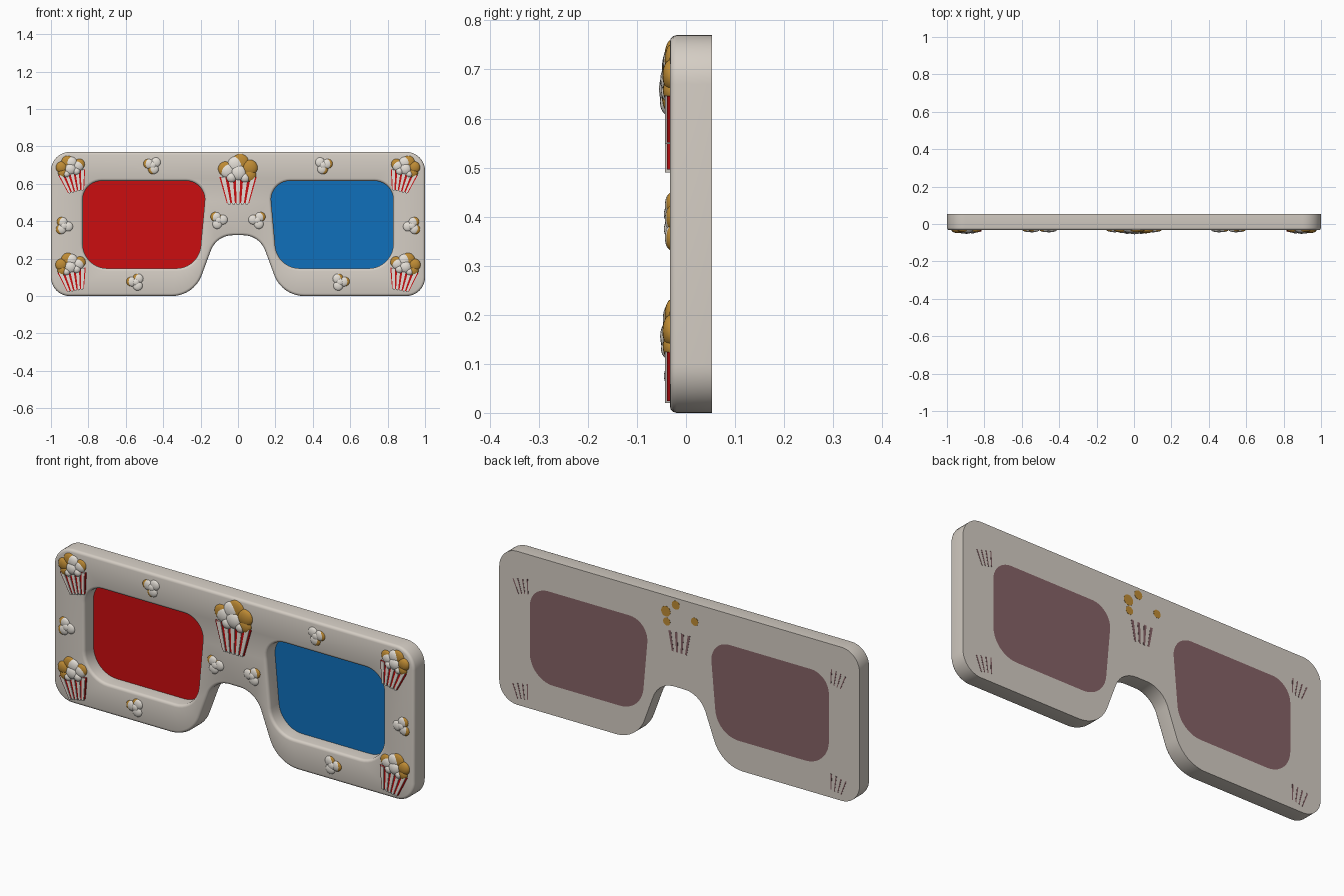
import bpy, bmesh, math
from mathutils import Matrix, Vector

if "Cube" in bpy.data.objects:
    bpy.data.objects.remove(bpy.data.objects["Cube"])

FRONT, BACK = -0.033, 0.0525


def material(name, rgb):
    m = bpy.data.materials.new(name)
    m.diffuse_color = (*rgb, 1)
    m.use_nodes = True
    m.node_tree.nodes["Principled BSDF"].inputs["Base Color"].default_value = m.diffuse_color
    return m


CARD = material("warm_white_card", (0.66, 0.61, 0.55))
RED = material("red", (0.60, 0.004, 0.005))
BLUE = material("blue", (0.005, 0.16, 0.50))
CREAM = material("popcorn_cream", (0.78, 0.74, 0.68))
GOLD = material("popcorn_gold", (0.52, 0.26, 0.035))
MAUVE = material("dull_mauve", (0.24, 0.125, 0.135))


def finish(name, bm, mats, angle=35):
    bmesh.ops.recalc_face_normals(bm, faces=bm.faces)
    me = bpy.data.meshes.new(name)
    bm.to_mesh(me)
    bm.free()
    for m in mats:
        me.materials.append(m)
    ob = bpy.data.objects.new(name, me)
    bpy.context.collection.objects.link(ob)
    bpy.ops.object.select_all(action='DESELECT')
    ob.select_set(True)
    bpy.context.view_layer.objects.active = ob
    bpy.ops.object.shade_smooth_by_angle(angle=math.radians(angle))
    return ob


def rounded(corners, seg=10):
    """Outline from (x, z, radius) corners; each corner becomes an arc."""
    out, n = [], len(corners)
    for i, (x, z, r) in enumerate(corners):
        p = Vector((x, z))
        a = (Vector(corners[i - 1][:2]) - p).normalized()
        b = (Vector(corners[(i + 1) % n][:2]) - p).normalized()
        half = a.angle(b) / 2
        c = p + (a + b).normalized() * (r / math.sin(half))
        s, e = p + a * (r / math.tan(half)) - c, p + b * (r / math.tan(half)) - c
        sweep = s.angle_signed(e)
        for k in range(seg + 1):
            out.append(c + Matrix.Rotation(-sweep * k / seg, 2) @ s)
    return out


def offset(loop, d):
    """Move a counter-clockwise outline outwards by d."""
    out, n = [], len(loop)
    for i, p in enumerate(loop):
        t = (loop[(i + 1) % n] - loop[i - 1]).normalized()
        out.append(p + Vector((t.y, -t.x)) * d)
    return out


def ring(bm, loop, y):
    return [bm.verts.new((p.x, y, p.y)) for p in loop]


def bridge(bm, a, b):
    n = len(a)
    return [bm.faces.new((a[i], a[(i + 1) % n], b[(i + 1) % n], b[i])) for i in range(n)]


def slab(bm, loop, y0, y1, mat=0, back_mat=None):
    a, b = ring(bm, loop, y0), ring(bm, loop, y1)
    faces = bridge(bm, a, b) + [bm.faces.new(a)]
    back = bm.faces.new(b)
    for f in faces:
        f.material_index = mat
    back.material_index = mat if back_mat is None else back_mat


# Outlines: frame with nose arch, and the two lens openings
frame_outline = rounded([(-1, 0, .10), (-.235, 0, .17), (-.115, .325, .125),
                         (.115, .325, .125), (.235, 0, .17), (1, 0, .10),
                         (1, .77, .10), (-1, .77, .10)])
right_hole = rounded([(.21, .148, .13), (.83, .148, .13), (.83, .615, .10), (.168, .615, .10)])
left_hole = [Vector((-p.x, p.y)) for p in reversed(right_hole)]

# Frame: rounded front edges, flat back
bm = bmesh.new()
front_edges, back_edges = [], []
R = 0.014
for loop, side in ((frame_outline, -1), (right_hole, 1), (left_hole, 1)):
    rings = []
    for k in range(4):
        a = math.pi / 2 * k / 3
        rings.append(ring(bm, offset(loop, side * R * (1 - math.sin(a))), FRONT + R * (1 - math.cos(a))))
    rings.append(ring(bm, loop, BACK))
    for a, b in zip(rings, rings[1:]):
        bridge(bm, a, b)
    for store, rg in ((front_edges, rings[0]), (back_edges, rings[-1])):
        store += [bm.edges.get((rg[i - 1], rg[i])) for i in range(len(rg))]
for edges in (front_edges, back_edges):
    bmesh.ops.triangle_fill(bm, use_beauty=True, edges=edges, normal=(0, -1, 0))
finish("glasses_frame", bm, [CARD])

# Lenses: coloured in front, dull behind
for name, loop, mat in (("left_lens", left_hole, RED), ("right_lens", right_hole, BLUE)):
    bm = bmesh.new()
    slab(bm, loop, 0.04, BACK, 0, 1)
    finish(name, bm, [mat, MAUVE])


def blob(bm, x, z, r, depth, mat):
    m = Matrix.Translation((x, FRONT + .002, z)) @ Matrix.Diagonal((r, depth, r, 1))
    res = bmesh.ops.create_uvsphere(bm, u_segments=18, v_segments=12, radius=1, matrix=m)
    for f in {f for v in res["verts"] for f in v.link_faces}:
        f.material_index = mat


# Popcorn puffs on the bucket: u, v, radius, depth, material (1 cream, 2 gold)
PUFFS = [(.012, .224, .046, .014, 2), (.062, .196, .043, .019, 2), (-.068, .19, .039, .014, 2),
         (.062, .155, .036, .018, 2), (-.012, .213, .044, .018, 1), (-.056, .18, .040, .018, 1),
         (.003, .170, .045, .024, 1), (-.035, .145, .030, .022, 1), (.038, .142, .028, .022, 1)]


def placer(cx, cz, s, tilt, m):
    c, sn = math.cos(tilt), math.sin(tilt)
    return lambda u, v: Vector((m * (cx + s * (u * c + v * sn)), cz + s * (v * c - u * sn)))


def stripe(place, t0, t1, low, high):
    """Tapered strip of the bucket between side fractions t0 and t1."""
    wid = lambda v: .058 + .04 * v / .14
    return [place(t * wid(v), v) for t, v in ((t0, low), (t1, low), (t1, high), (t0, high))]


def bucket(name, cx, cz, s, tilt, m):
    place = placer(cx, cz, s, tilt, m)
    bm = bmesh.new()
    slab(bm, stripe(place, -1, 1, .006, .145), FRONT - .006, FRONT + .004, 0)
    for i in range(5):
        t = -.8 + .4 * i
        slab(bm, stripe(place, t - .12, t + .12, 0, .145), FRONT - .0095, FRONT + .004, 1)
    for u, v, r, d, mat in PUFFS:
        p = place(u, v)
        blob(bm, p.x, p.y, r * s, d * (.6 + .4 * s), mat)
    finish(name, bm, [RED, CREAM, GOLD])
    # Faint print of the bucket on the back
    bm = bmesh.new()
    for t in (-.6, -.2, .2, .6):
        w = .08 if s == 1 else .05
        slab(bm, stripe(place, t - w, t + w, .01, .11), BACK - .001, BACK + .0008, 0)
    if s == 1:
        for u, v, r in ((.02, .245, .022), (.075, .2, .026), (-.085, .19, .02), (.07, .15, .02)):
            disc = [place(u + r * math.cos(a * math.pi / 8), v + r * math.sin(a * math.pi / 8)) for a in range(16)]
            slab(bm, disc, BACK - .001, BACK + .0008, 1)
    finish(name + "_back_print", bm, [MAUVE, GOLD])


bucket("centre_bucket", 0, .49, 1, 0, 1)
for side, m in (("left", -1), ("right", 1)):
    bucket(side + "_top_bucket", .865, .557, .74, math.radians(13), m)
    bucket(side + "_bottom_bucket", .868, .028, .77, math.radians(11), m)

# Loose popcorn pieces: x, z, turn
PIECES = [(.455, .70, 0.3), (.93, .375, 1.2), (.545, .075, 2.2), (.103, .405, 3.0)]
for n, (x, z, turn) in enumerate(PIECES):
    for side, m in (("left", -1), ("right", 1)):
        bm = bmesh.new()
        for k in range(3):
            a = turn + k * math.tau / 3
            u, v = math.cos(a), math.sin(a)
            blob(bm, m * (x + .022 * u), z + .022 * v, .026, .012, 0)
            if k != 1:
                blob(bm, m * (x + .006 + .022 * u), z + .024 * v, .025, .010, 1)
        blob(bm, m * x, z, .022, .014, 0)
        finish(f"{side}_popcorn_piece_{n + 1}", bm, [CREAM, GOLD])
